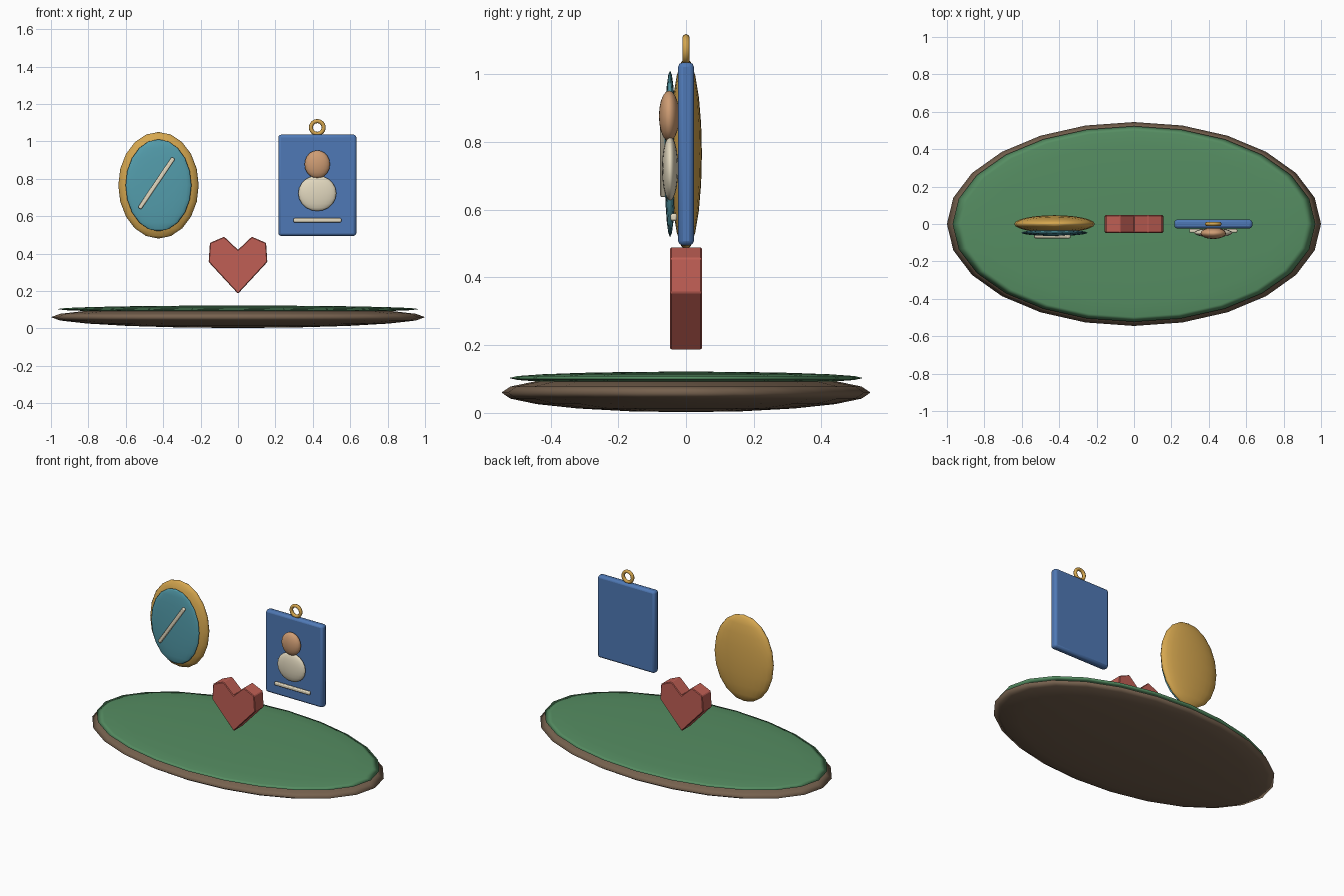
import bpy, bmesh, math
from mathutils import Matrix

if "Cube" in bpy.data.objects:
    bpy.data.objects.remove(bpy.data.objects["Cube"])


def material(name, rgb):
    m = bpy.data.materials.new(name)
    m.diffuse_color = [(c / 255) ** 2.2 for c in rgb] + [1]
    m.use_nodes = True
    m.node_tree.nodes["Principled BSDF"].inputs["Base Color"].default_value = m.diffuse_color
    return m


BROWN = material("brown", (118, 98, 80))
GREEN = material("green", (86, 140, 98))
GOLD = material("gold", (212, 165, 80))
TEAL = material("teal", (84, 155, 170))
CREAM = material("cream", (226, 216, 190))
BLUE = material("blue", (80, 120, 180))
RED = material("red", (190, 95, 85))
SKIN = material("tan", (205, 155, 115))


def finish(name, bm, mat, loc=(0, 0, 0), bevel=0, segs=2):
    bmesh.ops.recalc_face_normals(bm, faces=bm.faces)
    me = bpy.data.meshes.new(name)
    bm.to_mesh(me)
    bm.free()
    me.materials.append(mat)
    ob = bpy.data.objects.new(name, me)
    ob.location = loc
    bpy.context.collection.objects.link(ob)
    if bevel:
        mod = ob.modifiers.new("bevel", "BEVEL")
        mod.width, mod.segments = bevel, segs
    return ob


def smooth(ob, angle=35):
    bpy.ops.object.select_all(action="DESELECT")
    bpy.context.view_layer.objects.active = ob
    ob.select_set(True)
    bpy.ops.object.shade_smooth_by_angle(angle=math.radians(angle))


def ellipsoid(name, loc, radii, mat):
    bm = bmesh.new()
    bmesh.ops.create_uvsphere(bm, u_segments=24, v_segments=10, radius=1)
    bmesh.ops.scale(bm, vec=radii, verts=bm.verts)
    for f in bm.faces:
        f.smooth = True
    return finish(name, bm, mat, loc)


def box(name, loc, size, mat, bevel, tilt=0):
    bm = bmesh.new()
    bmesh.ops.create_cube(bm, size=1, matrix=Matrix.Diagonal((*size, 1)))
    ob = finish(name, bm, mat, loc, bevel)
    ob.rotation_euler.y = tilt
    smooth(ob)
    return ob


# Oval base with a green top
ellipsoid("base_rim", (0, 0, 0.06), (1.0, 0.545, 0.058), BROWN)
ellipsoid("base_top", (0, 0, 0.103), (0.97, 0.523, 0.019), GREEN)

# Oval mirror charm
ellipsoid("mirror_frame", (-0.425, 0, 0.765), (0.215, 0.047, 0.285), GOLD)
ellipsoid("mirror_glass", (-0.425, -0.047, 0.765), (0.176, 0.017, 0.246), TEAL)
box("mirror_glint", (-0.436, -0.067, 0.776), (0.022, 0.019, 0.325), CREAM, 0.006, math.radians(34))

# Faceted heart
half = [(0.157, 0.355), (0.15, 0.457), (0.074, 0.49)]
outline = [(0, 0.185)] + half + [(0, 0.42)] + [(-x, z) for x, z in reversed(half)]
bm = bmesh.new()
face = bm.faces.new([bm.verts.new((x, -0.047, z)) for x, z in outline])
ext = bmesh.ops.extrude_face_region(bm, geom=[face], use_keep_orig=True)
bmesh.ops.translate(bm, vec=(0, 0.094, 0), verts=[v for v in ext["geom"] if isinstance(v, bmesh.types.BMVert)])
finish("heart", bm, RED, bevel=0.004, segs=1)

# Portrait card
box("card", (0.424, 0, 0.765), (0.417, 0.047, 0.541), BLUE, 0.014)
ellipsoid("portrait_head", (0.424, -0.05, 0.877), (0.068, 0.03, 0.075), SKIN)
ellipsoid("portrait_body", (0.424, -0.047, 0.722), (0.102, 0.024, 0.095), CREAM)
box("caption_bar", (0.424, -0.036, 0.578), (0.257, 0.02, 0.022), CREAM, 0.006)

# Hanging ring
bpy.ops.mesh.primitive_torus_add(major_segments=24, minor_segments=8, major_radius=0.034,
                                 minor_radius=0.011, location=(0.424, 0, 1.074),
                                 rotation=(math.pi / 2, 0, 0))
ring = bpy.context.object
ring.name = "hanging_ring"
ring.data.materials.append(GOLD)
smooth(ring, 60)
